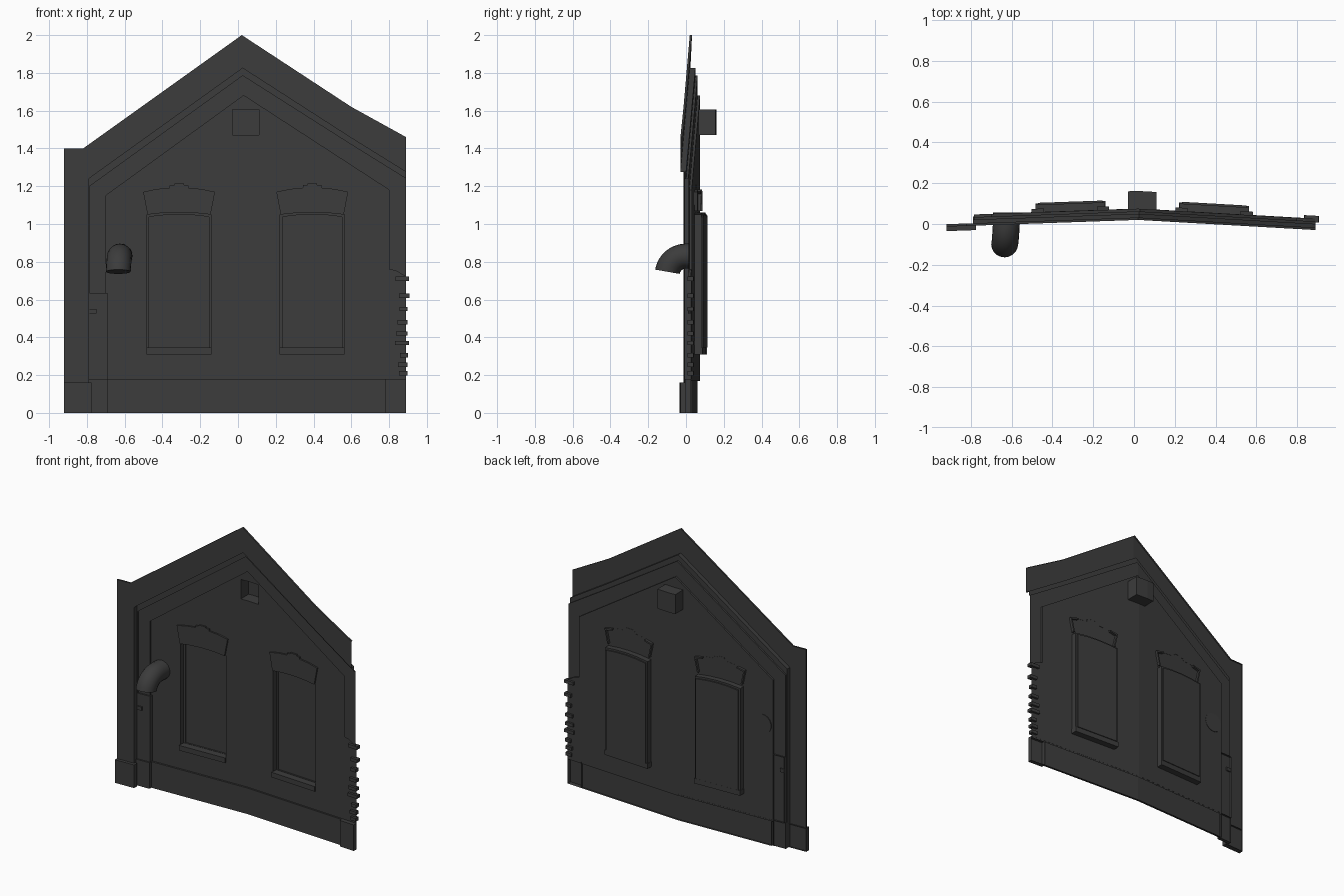
import bpy, bmesh, math, random
from mathutils import Vector

if "Cube" in bpy.data.objects:
    bpy.data.objects.remove(bpy.data.objects["Cube"])

random.seed(4)
RIDGE = 0.02
mat = bpy.data.materials.new("charcoal")
mat.diffuse_color = (0.045, 0.045, 0.045, 1)
mat.use_nodes = True
mat.node_tree.nodes["Principled BSDF"].inputs["Base Color"].default_value = mat.diffuse_color


def bend(x):
    # the whole facade is slightly folded about its ridge line
    d = x - RIDGE
    return 0.02 + (0.035 * d if d < 0 else -0.057 * d)


def finish(name, bm, fold=True):
    if fold:
        bmesh.ops.bisect_plane(bm, geom=bm.verts[:] + bm.edges[:] + bm.faces[:],
                               plane_co=(RIDGE, 0, 0), plane_no=(1, 0, 0))
        for v in bm.verts:
            v.co.y += bend(v.co.x)
    me = bpy.data.meshes.new(name)
    bm.to_mesh(me)
    bm.free()
    me.materials.append(mat)
    ob = bpy.data.objects.new(name, me)
    bpy.context.collection.objects.link(ob)
    return ob


def add_sheet(bm, outline, y, holes=()):
    edges = []
    for loop in (outline, *holes):
        vs = [bm.verts.new((x, y, z)) for x, z in loop]
        edges += [bm.edges.new((vs[i - 1], vs[i])) for i in range(len(vs))]
    res = bmesh.ops.triangle_fill(bm, edges=edges, use_beauty=True, normal=(0, -1, 0))
    for f in res["geom"]:
        if isinstance(f, bmesh.types.BMFace):
            f.normal_update()
            if f.normal.y > 0:
                f.normal_flip()


def add_rim(bm, line, y0, y1, closed=False):
    pts = list(line) + ([line[0]] if closed else [])
    a = [bm.verts.new((x, y0, z)) for x, z in pts]
    b = [bm.verts.new((x, y1, z)) for x, z in pts]
    for i in range(len(pts) - 1):
        bm.faces.new((a[i], a[i + 1], b[i + 1], b[i]))


def panel(name, outline, y0, y1, back=False):
    bm = bmesh.new()
    add_sheet(bm, outline, y0)
    add_rim(bm, outline, y0, y1, True)
    if back:
        add_sheet(bm, outline, y1)
    return finish(name, bm)


def rect(x0, x1, z0, z1):
    return [(x0, z0), (x0, z1), (x1, z1), (x1, z0)]


# Nested gable outlines, from outside to inside
outer = [(-.92, 0), (-.92, 1.4), (-.82, 1.4), (RIDGE, 2.0), (.60, 1.62), (.89, 1.46)]
mid = [(-.79, 0), (-.79, 1.24), (.025, 1.825), (.60, 1.455), (.89, 1.275)]
inner = [(-.785, 0), (-.785, 1.20), (.025, 1.785), (.60, 1.42), (.89, 1.24)]
core = [(-.70, 0), (-.70, 1.15), (.03, 1.68), (.80, 1.18), (.80, .76), (.84, .75), (.89, .72)]

# Outer gable board with the tall left strip
bm = bmesh.new()
add_sheet(bm, outer + mid[::-1], 0)
add_rim(bm, outer, 0, .012)
add_rim(bm, mid, 0, .03)
finish("gable_board", bm)

# Narrow moulding step
bm = bmesh.new()
add_sheet(bm, mid + inner[::-1], .03)
add_rim(bm, inner, .03, .042)
finish("gable_moulding", bm)

# Recessed band around the wall
bm = bmesh.new()
add_sheet(bm, inner + core[::-1], .042)
add_rim(bm, core, .042, .055)
finish("gable_band", bm)

# Main wall with window and vent openings
windows = [-.312, .393]


def window_outline(cx, inset=0):
    h = .17 - inset
    top = [(cx + h * t, 1.05 - inset + .012 * (1 - t * t)) for t in (-1, -.5, 0, .5, 1)]
    return [(cx - h, .335 + inset)] + top + [(cx + h, .335 + inset)]


vent = rect(-.03, .11, 1.47, 1.605)
wall = [(-.70, .17)] + core[1:] + [(.89, .17)]
bm = bmesh.new()
add_sheet(bm, wall, .055, [window_outline(c) for c in windows] + [vent])
finish("wall", bm)

# Vent recess
bm = bmesh.new()
add_rim(bm, vent, .055, .142, True)
add_sheet(bm, vent, .142)
finish("vent_recess", bm)

# Windows: recess, sill and arched lintel with keystone
for side, cx in zip(("left", "right"), windows):
    bm = bmesh.new()
    o, i = window_outline(cx), window_outline(cx, .012)
    add_rim(bm, o, .055, .092, True)
    add_sheet(bm, o, .092, [i])
    add_rim(bm, i, .092, .101, True)
    add_sheet(bm, i, .101)
    finish(side + "_window_recess", bm)

    panel(side + "_sill", rect(cx - .172, cx + .172, .31, .345), .043, .098, True)

    low = [(cx + .167 * t, 1.05 + .012 * (1 - t * t)) for t in (-1, -.5, 0, .5, 1)]
    up = [(cx + x, z) for x, z in ((.19, 1.17), (.12, 1.185), (.05, 1.192), (.05, 1.205),
                                   (.025, 1.207), (.025, 1.215), (-.025, 1.215), (-.025, 1.207),
                                   (-.05, 1.205), (-.05, 1.192), (-.12, 1.185), (-.19, 1.17))]
    panel(side + "_lintel", low + up, .044, .056)
    # lintel corners that show behind the wall
    for s in (-1, 1):
        flap = [(cx + s * x, z) for x, z in ((.168, 1.07), (.19, 1.17), (.13, 1.182),
                                             (.13, 1.172), (.178, 1.16), (.158, 1.07))]
        panel(side + "_lintel_corner", flap, .05, .072, True)

# Plinth pieces and left pilaster foot
panel("plinth", rect(-.69, .78, 0, .18), .042, .056)
panel("right_plinth_block", rect(.78, .89, 0, .18), .025, .056)
panel("left_plinth_block", rect(-.79, -.69, 0, .18), .022, .045)
panel("strip_plinth", rect(-.92, -.775, 0, .16), -.022, .012)
panel("pilaster_foot", rect(-.785, -.692, .18, .635), .032, .055)

# Broken brick ends along the right edge and on the pilaster
for z in (.21, .255, .305, .37, .42, .48, .55, .62, .71):
    x0 = .86 - random.uniform(0, .03)
    x1 = .895 + random.uniform(0, .013)
    panel("brick_end", rect(x0, x1, z - .011, z + .011), .038, .07, True)
panel("pilaster_brick", rect(-.785, -.75, .525, .55), .022, .05, True)

# Elbow pipe on the left
bm = bmesh.new()
N, R, r = 20, .10, .066
path = [(.056, .83, 0)] + [(-R * math.sin(a), .73 + R * math.cos(a), a)
                           for a in (math.radians(80) * k / 8 for k in range(9))]
rings = []
for k, (y, z, a) in enumerate(path):
    up = Vector((0, -math.sin(a), math.cos(a)))
    c = Vector((-.625 - .001 * k, y, z))
    rings.append([bm.verts.new(c + r * (math.cos(t) * Vector((1, 0, 0)) + math.sin(t) * up))
                  for t in (2 * math.pi * j / N for j in range(N))])
for p, q in zip(rings, rings[1:]):
    for j in range(N):
        bm.faces.new((p[j - 1], p[j], q[j], q[j - 1]))
bm.faces.new(rings[0])
bm.faces.new(rings[-1])
bmesh.ops.recalc_face_normals(bm, faces=bm.faces[:])
pipe = finish("elbow_pipe", bm, fold=False)
bpy.context.view_layer.objects.active = pipe
pipe.select_set(True)
bpy.ops.object.shade_smooth_by_angle(angle=math.radians(40))
